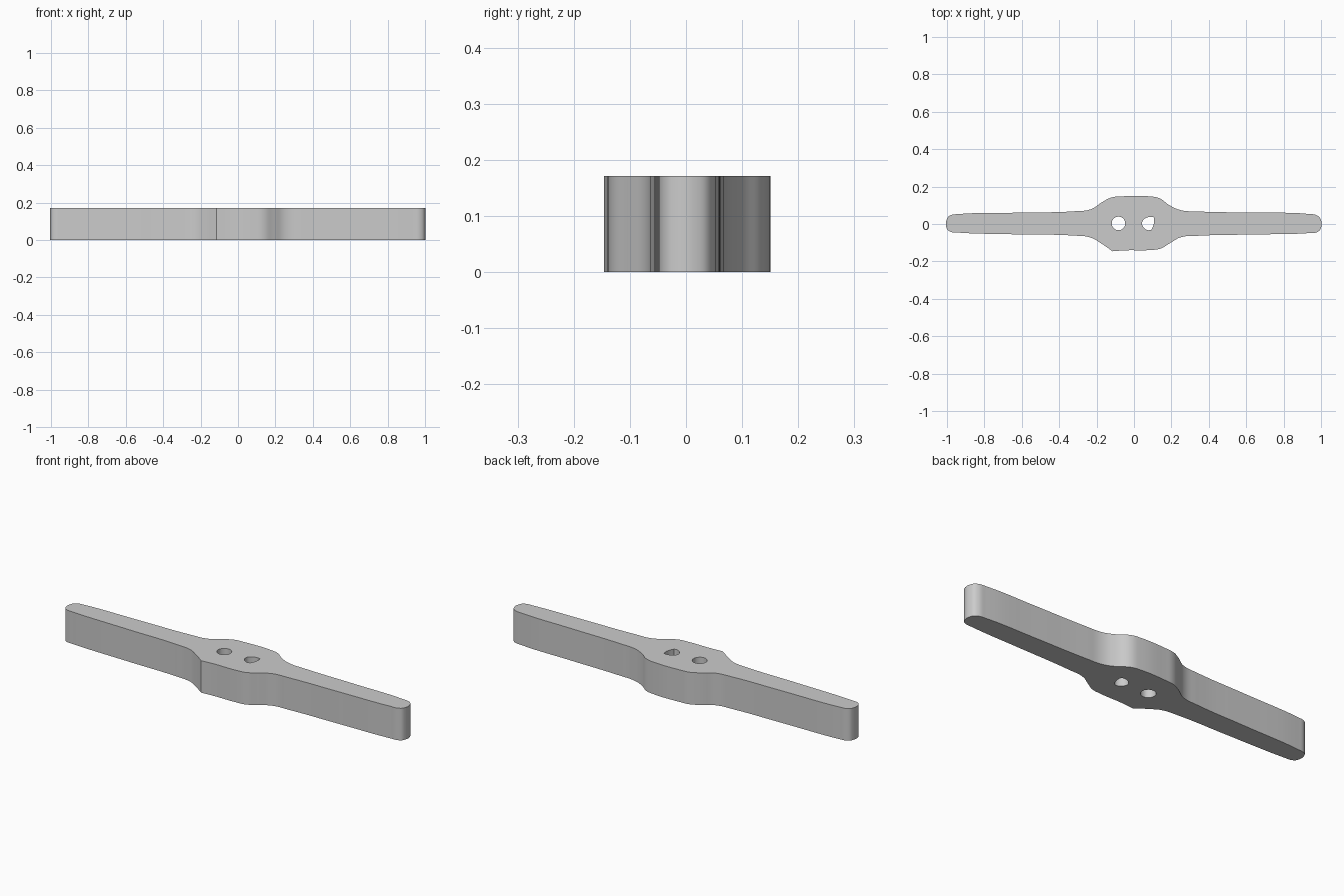
import bpy
import bmesh
import math

if "Cube" in bpy.data.objects:
    bpy.data.objects.remove(bpy.data.objects["Cube"], do_unlink=True)

HEIGHT = 0.171

# Plan outline: upper edge left to right, then lower edge right to left
upper = [(-1, 0.028), (-0.985, 0.045), (-0.94, 0.053), (-0.6, 0.061), (-0.32, 0.068),
         (-0.23, 0.079), (-0.17, 0.117), (-0.12, 0.142), (-0.06, 0.148), (0.08, 0.148),
         (0.135, 0.138), (0.19, 0.1), (0.25, 0.074), (0.34, 0.067), (0.65, 0.061),
         (0.93, 0.054), (0.98, 0.045), (0.998, 0.025)]
lower = [(0.998, -0.025), (0.98, -0.043), (0.93, -0.049), (0.65, -0.056), (0.34, -0.063),
         (0.25, -0.071), (0.19, -0.104), (0.14, -0.132), (0.09, -0.139), (-0.05, -0.141),
         (-0.115, -0.146), (-0.175, -0.104), (-0.23, -0.073), (-0.32, -0.062),
         (-0.6, -0.056), (-0.94, -0.046), (-0.985, -0.04), (-1, -0.026)]


def add_loop(curve, points, corners=()):
    """Closed smooth loop; listed points stay sharp."""
    spline = curve.splines.new('BEZIER')
    spline.bezier_points.add(len(points) - 1)
    spline.use_cyclic_u = True
    spline.resolution_u = 6
    for bp, (x, y) in zip(spline.bezier_points, points):
        bp.co = (x, y, 0)
        kind = 'VECTOR' if (x, y) in corners else 'AUTO'
        bp.handle_left_type = bp.handle_right_type = kind


def circle(cx, cy, r, n=8):
    return [(cx + r * math.cos(2 * math.pi * i / n), cy + r * math.sin(2 * math.pi * i / n))
            for i in range(n)]


curve = bpy.data.curves.new("handle_profile", 'CURVE')
curve.dimensions = '2D'
curve.fill_mode = 'BOTH'
curve.extrude = HEIGHT / 2
add_loop(curve, upper + lower, corners=[(-0.115, -0.146)])

# Screw holes: one round, one worn to a blunt corner
add_loop(curve, circle(-0.083, 0.003, 0.036))
worn = [(0.043, 0.006), (0.056, 0.027), (0.08, 0.037), (0.106, 0.036),
        (0.107, 0.005), (0.093, -0.031), (0.075, -0.033), (0.051, -0.017)]
add_loop(curve, worn, corners=[(0.106, 0.036), (0.093, -0.031)])

# Turn the profile into a clean solid
profile = bpy.data.objects.new("handle_profile", curve)
bpy.context.collection.objects.link(profile)
bpy.context.view_layer.update()
mesh = bpy.data.meshes.new_from_object(profile.evaluated_get(bpy.context.evaluated_depsgraph_get()))
bpy.data.objects.remove(profile, do_unlink=True)
bm = bmesh.new()
bm.from_mesh(mesh)
bmesh.ops.remove_doubles(bm, verts=bm.verts, dist=0.0002)
bmesh.ops.translate(bm, verts=bm.verts, vec=(0, 0, HEIGHT / 2))
bmesh.ops.recalc_face_normals(bm, faces=bm.faces)
bm.to_mesh(mesh)
bm.free()

grey = bpy.data.materials.new("plain_grey")
grey.use_nodes = True
colour = (0.6, 0.6, 0.6, 1)
grey.diffuse_color = colour
grey.node_tree.nodes["Principled BSDF"].inputs["Base Color"].default_value = colour
mesh.materials.clear()
mesh.materials.append(grey)

handle = bpy.data.objects.new("handle_bar", mesh)
bpy.context.collection.objects.link(handle)
bpy.ops.object.select_all(action='DESELECT')
handle.select_set(True)
bpy.context.view_layer.objects.active = handle
bpy.ops.object.shade_smooth_by_angle(angle=math.radians(30))
